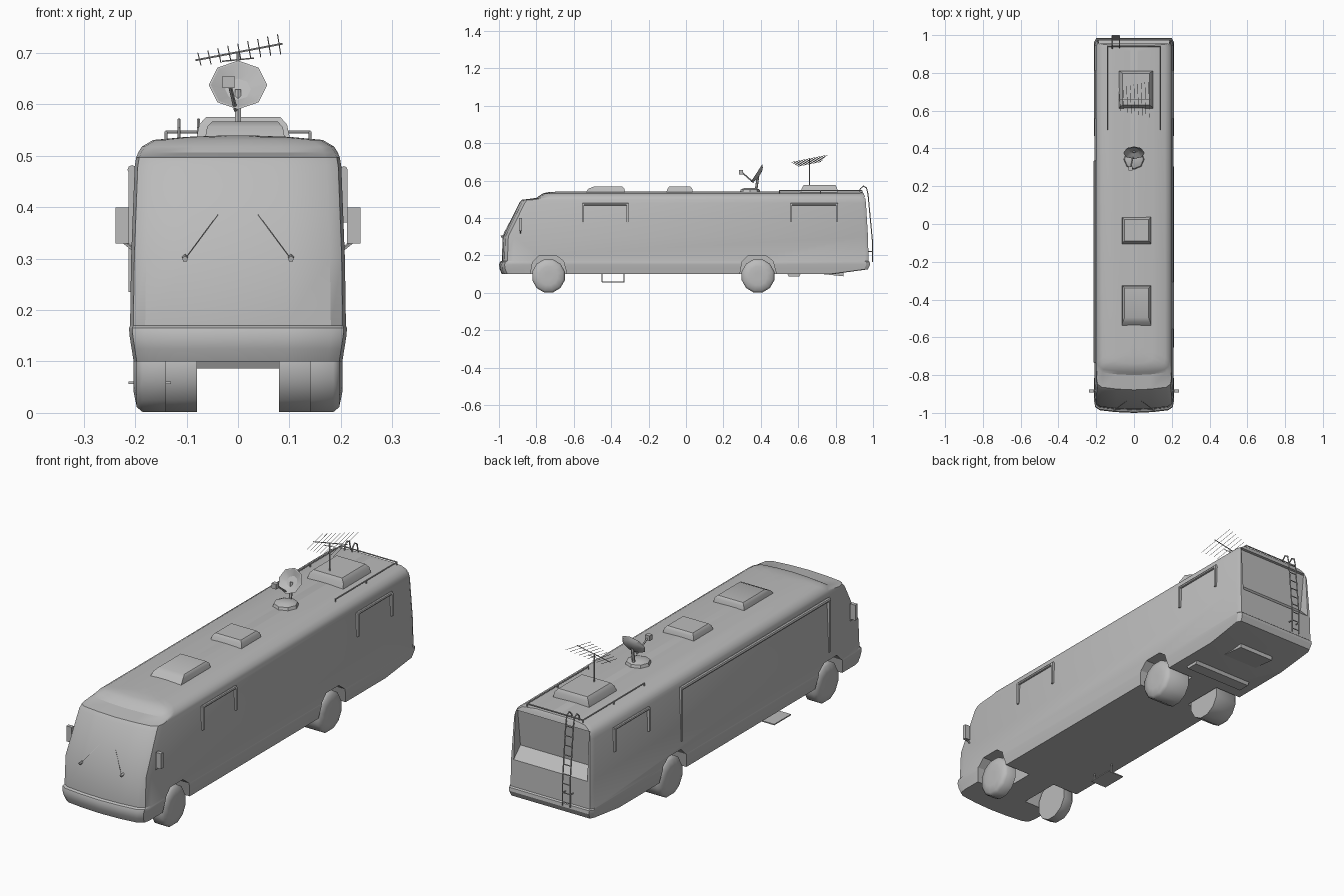
import bpy, bmesh, math
from mathutils import Vector, Matrix

cube = bpy.data.objects.get("Cube")
if cube:
    bpy.data.objects.remove(cube)

grey = bpy.data.materials.new("light_grey")
grey.use_nodes = True
grey.diffuse_color = (0.5, 0.5, 0.5, 1)
grey.node_tree.nodes["Principled BSDF"].inputs["Base Color"].default_value = (0.5, 0.5, 0.5, 1)


def finish(bm, name, smooth=30):
    bmesh.ops.recalc_face_normals(bm, faces=bm.faces[:])
    mesh = bpy.data.meshes.new(name)
    bm.to_mesh(mesh)
    bm.free()
    obj = bpy.data.objects.new(name, mesh)
    bpy.context.collection.objects.link(obj)
    mesh.materials.append(grey)
    if smooth:
        bpy.ops.object.select_all(action='DESELECT')
        bpy.context.view_layer.objects.active = obj
        obj.select_set(True)
        bpy.ops.object.shade_smooth_by_angle(angle=math.radians(smooth))
    return obj


def loft(bm, rings):
    loops = [[bm.verts.new(p) for p in ring] for ring in rings]
    n = len(loops[0])
    for a, b in zip(loops, loops[1:]):
        for i in range(n):
            bm.faces.new((a[i], a[(i + 1) % n], b[(i + 1) % n], b[i]))
    bm.faces.new(loops[0][::-1])
    bm.faces.new(loops[-1])


def prism(bm, profile, x0, x1):
    """Side profile of (y, z) points extruded across x."""
    loft(bm, [[(x, y, z) for y, z in profile] for x in (x0, x1)])


def box(bm, lo, hi):
    prism(bm, [(lo[1], lo[2]), (hi[1], lo[2]), (hi[1], hi[2]), (lo[1], hi[2])], lo[0], hi[0])


def rod(bm, points, r=0.003, sides=5):
    """Thin round bar through the points."""
    for a, b in zip(points, points[1:]):
        a, b = Vector(a), Vector(b)
        d = b - a
        m = Matrix.Translation((a + b) / 2) @ d.to_track_quat('Z', 'Y').to_matrix().to_4x4()
        bmesh.ops.create_cone(bm, cap_ends=True, segments=sides, radius1=r, radius2=r,
                              depth=d.length + r, matrix=m)


# Body shell: level outlines of (height, half width, front, rear)
half = [(1, .06), (.97, .03), (.86, .014), (.45, .004)]
front = [(-x, d) for x, d in half] + [(0, 0)] + half[::-1]
rear = [(1, .02), (.95, 0), (-.95, 0), (-1, .02)]
levels = [(.1, .203, -.985, .79), (.125, .207, -.996, .972), (.15, .211, -1, .984),
          (.165, .212, -.995, .982), (.17, .21, -.985, .976), (.3, .208, -.98, .973),
          (.48, .201, -.892, .962), (.497, .198, -.878, .96), (.507, .194, -.80, .958),
          (.518, .187, -.785, .955), (.531, .165, -.765, .95), (.537, .1, -.74, .945),
          (.54, .02, -.70, .93)]
bm = bmesh.new()
loft(bm, [[(x * w, f + d, z) for x, d in front] + [(x * w, r - d, z) for x, d in rear]
          for z, w, f, r in levels])
body = finish(bm, "body", 0)

# Wheel arches and rear window recess cut from the shell
arch = [(-.1, .05), (-.097, .1), (-.085, .165), (-.05, .2), (.04, .2), (.08, .17), (.098, .1), (.1, .05)]
recess = [(1.1, .525), (.945, .51), (.925, .34), (.985, .28), (1.1, .28)]
bm = bmesh.new()
for y in (-.735, .385):
    for s in (-1, 1):
        prism(bm, [(y + a, z) for a, z in arch], s * .07, s * .3)
prism(bm, recess, -.185, .185)
cutter = finish(bm, "opening_cutter", 0)
cutter.hide_render = True
mod = body.modifiers.new("openings", 'BOOLEAN')
mod.operation, mod.object, mod.solver = 'DIFFERENCE', cutter, 'EXACT'
bpy.context.view_layer.objects.active = body
body.select_set(True)
bpy.ops.object.modifier_apply(modifier=mod.name)
bpy.data.objects.remove(cutter)
bpy.ops.object.shade_smooth_by_angle(angle=math.radians(28))


# Wheels: rounded discs, wide pairs at the rear
def wheel(name, y, inner, s):
    bm = bmesh.new()
    prof = [(inner, .06), (inner, .09), (.185, .09), (.197, .08), (.203, .05), (.203, .02)]
    rings = [[(s * x, y + r * math.cos(math.tau * (i + .5) / 12), .09 + r * 1.02 * math.sin(math.tau * (i + .5) / 12))
              for i in range(12)] for x, r in prof]
    loft(bm, rings)
    finish(bm, name, 40)


for side, s in (("left", 1), ("right", -1)):
    wheel("front_wheel_" + side, -.735, .14, s)
    wheel("rear_wheel_" + side, .385, .08, s)

    # Mirror on a short arm
    bm = bmesh.new()
    box(bm, (s * .212, -.893, .33), (s * .238, -.876, .4))
    rod(bm, [(s * .2, -.885, .315), (s * .225, -.885, .335)], .004)
    finish(bm, "mirror_" + side)

    # Wiper
    bm = bmesh.new()
    rod(bm, [(s * .103, -.984, .3), (s * .04, -.938, .385)], .001)
    rod(bm, [(s * .103, -.97, .303), (s * .103, -.987, .3)], .006)
    finish(bm, "wiper_" + side)


# Awnings: rolled bar with two folded arms
def awning(name, s, y0, y1, low, r):
    bm = bmesh.new()
    rod(bm, [(s * .206, y0, .473), (s * .206, y1, .473)], r, 8)
    for y in (y0, y1):
        box(bm, (s * .198, y - .005, low), (s * .213, y + .005, .473))
    finish(bm, name)


awning("awning_front_left", 1, -.55, -.312, .37, .007)
awning("awning_rear_left", 1, .563, .808, .37, .007)
awning("awning_rear_right", -1, .563, .808, .37, .007)
awning("awning_long_right", -1, -.73, .33, .235, .009)


# Roof units with sloping sides
def pod(name, x0, x1, y0, y1, top, nose, side=.015):
    bm = bmesh.new()
    rect = lambda a, b, c, d, z: [(a, c, z), (b, c, z), (b, d, z), (a, d, z)]
    mid = (top + .53) / 2 + .008
    loft(bm, [rect(x0, x1, y0, y1, .53),
              rect(x0 + side / 3, x1 - side / 3, y0 + nose / 2, y1 - .004, mid),
              rect(x0 + side, x1 - side, y0 + nose, y1 - .014, top)])
    finish(bm, name, 40)


pod("roof_vent_front", -.065, .092, -.545, -.325, .567, .05)
pod("roof_vent_middle", -.065, .092, -.108, .037, .567, .018)
pod("roof_air_conditioner", -.082, .102, .61, .812, .576, .02, .02)

# Satellite dish: base, post, bowl, feed arm
bm = bmesh.new()
for_base = [(.058, .53), (.05, .552), (.03, .56)]
loft(bm, [[(r * math.cos(math.tau * i / 8), .343 + r * math.sin(math.tau * i / 8), z)
           for i in range(8)] for r, z in for_base])
finish(bm, "dish_base")
bm = bmesh.new()
rod(bm, [(0, .375, .55), (0, .385, .625)], .007, 6)
rod(bm, [(-.005, .36, .59), (-.018, .297, .645)], .004)
box(bm, (-.03, .284, .632), (-.007, .304, .655))
finish(bm, "dish_post_and_feed")
bm = bmesh.new()
loft(bm, [[(r * math.cos(math.tau * i / 8), r * math.sin(math.tau * i / 8), z)
           for i in range(8)] for r, z in ((.025, -.02), (.045, -.012), (.057, 0), (.053, 0), (.025, -.015))])
tilt = Vector((0, -.83, .55)).to_track_quat('Z', 'Y').to_matrix().to_4x4()
bm.transform(Matrix.Translation((0, .376, .638)) @ tilt)
finish(bm, "dish_bowl")

# Television aerial: mast, sloping boom, cross elements
bm = bmesh.new()
rod(bm, [(0, .66, .57), (0, .66, .702)], .003)
rod(bm, [(-.03, .66, .684), (.03, .66, .69)], .0015)
rod(bm, [(-.082, .66, .686), (.086, .66, .718)], .002)
for i in range(9):
    t = i / 8
    x, z, h = -.075 + .155 * t, .688 + .029 * t, .06 + .035 * t
    rod(bm, [(x + .003, .66 - h, z - h * .2), (x - .003, .66 + h, z + h * .2)], .001, 4)
finish(bm, "television_aerial")

# Roof rack rail around the rear
bm = bmesh.new()
rod(bm, [(-.14, .5, .546), (-.14, .94, .546), (.14, .94, .546), (.14, .5, .546)], .003)
for s in (-1, 1):
    for y in (.5, .72, .94):
        rod(bm, [(s * .14, y, .546), (s * .14, y, .525)], .003)
finish(bm, "roof_rail")

# Rear ladder with hooked tops
bm = bmesh.new()
for x in (-.115, -.077):
    rod(bm, [(x, .93, .53), (x, .932, .555), (x, .948, .57), (x, .965, .56), (x, .973, .525),
             (x, .997, .27), (x, .997, .165)], .003)
for i in range(9):
    z = .18 + .042 * i
    y = .997 - max(0, z - .27) * .094
    rod(bm, [(-.115, y, z), (-.077, y, z)], .0025)
for x in (-.115, -.077):
    rod(bm, [(x, .997, .22), (x, .97, .22)], .0025)
finish(bm, "ladder")

# Entry step hung under the right side
bm = bmesh.new()
box(bm, (-.213, -.45, .056), (-.13, -.33, .061))
for y in (-.448, -.332):
    rod(bm, [(-.15, y, .058), (-.15, y, .105)], .003)
finish(bm, "entry_step")

# Underside pan and crossbar behind the rear axle
bm = bmesh.new()
prism(bm, [(.68, .105), (.842, .088), (.842, .115), (.68, .115)], -.09, .09)
finish(bm, "rear_pan", 0)
bm = bmesh.new()
prism(bm, [(.54, .105), (.55, .086), (.605, .086), (.615, .105)], -.15, .15)
finish(bm, "exhaust_box", 0)
